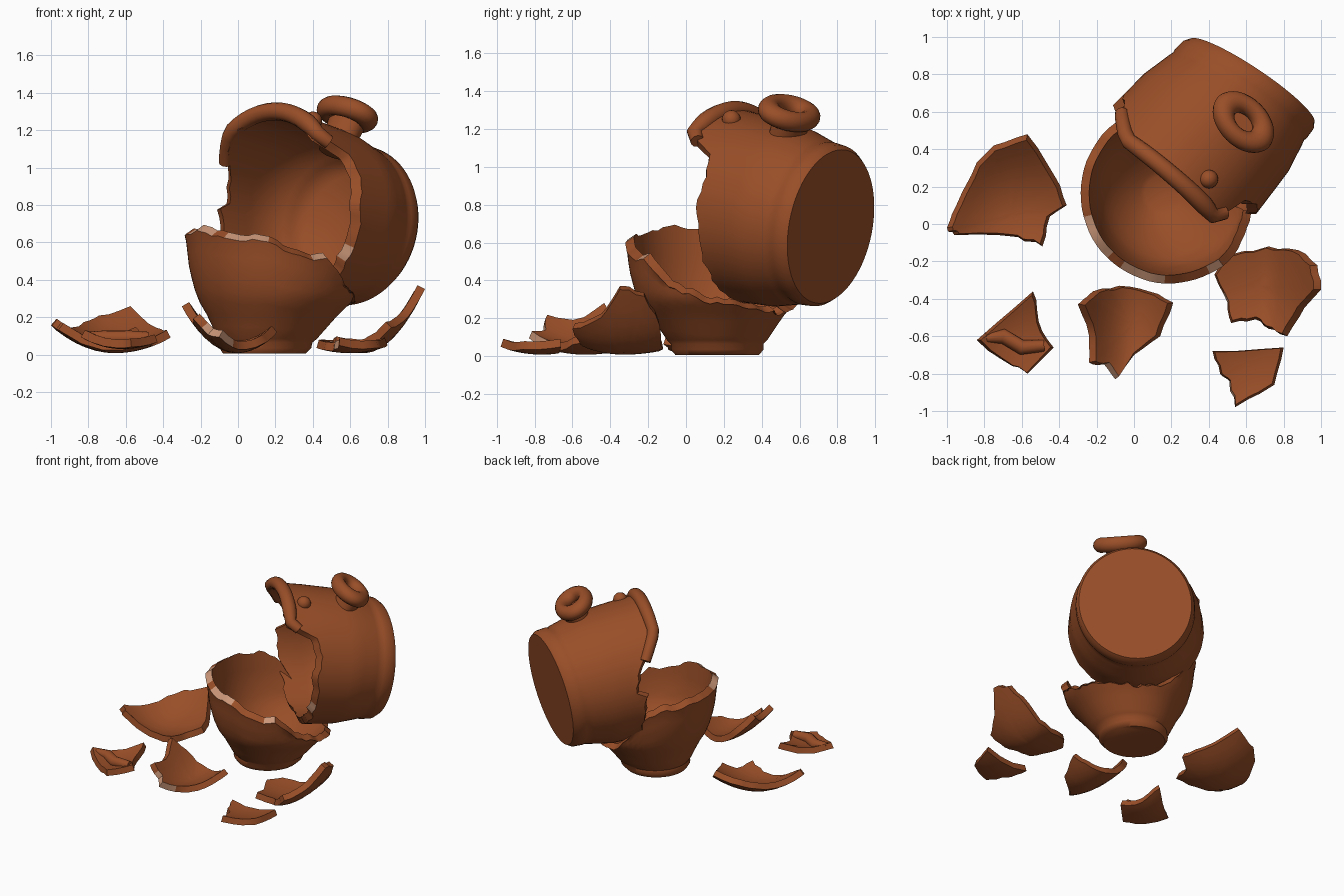
import bpy, bmesh, math, random
from mathutils import Vector, Matrix

random.seed(4)
if "Cube" in bpy.data.objects:
    bpy.data.objects.remove(bpy.data.objects["Cube"], do_unlink=True)


def material(name, rgb):
    m = bpy.data.materials.new(name)
    m.use_nodes = True
    m.diffuse_color = (*rgb, 1)
    m.node_tree.nodes["Principled BSDF"].inputs["Base Color"].default_value = (*rgb, 1)
    return m


CLAY = material("terracotta", (0.32, 0.077, 0.021))
CHIP = material("pale chipped clay", (0.6, 0.31, 0.19))
WALL = 0.045


def lookup(table, x):
    """Linear interpolation in a list of (x, value) pairs."""
    if x <= table[0][0]:
        return table[0][1]
    for (a, p), (b, q) in zip(table, table[1:]):
        if x <= b:
            return p + (q - p) * (x - a) / (b - a)
    return table[-1][1]


def smooth(obj, angle=45):
    bpy.ops.object.select_all(action="DESELECT")
    obj.select_set(True)
    bpy.context.view_layer.objects.active = obj
    bpy.ops.object.shade_smooth_by_angle(angle=math.radians(angle))


def finish(name, bm):
    bmesh.ops.recalc_face_normals(bm, faces=bm.faces)
    mesh = bpy.data.meshes.new(name)
    bm.to_mesh(mesh)
    bm.free()
    mesh.materials.append(CLAY)
    mesh.materials.append(CHIP)
    obj = bpy.data.objects.new(name, mesh)
    bpy.context.collection.objects.link(obj)
    smooth(obj)


def tube(name, depth, points):
    """Round bar through (position, relative radius) pairs."""
    curve = bpy.data.curves.new(name, "CURVE")
    curve.dimensions = "3D"
    curve.bevel_depth = depth
    curve.bevel_resolution = 4
    curve.use_fill_caps = True
    spline = curve.splines.new("POLY")
    spline.points.add(len(points) - 1)
    for p, (co, radius) in zip(spline.points, points):
        p.co = (*co, 1)
        p.radius = radius
    spline.use_smooth = True
    curve.materials.append(CLAY)
    bpy.context.collection.objects.link(bpy.data.objects.new(name, curve))


def broken_vessel(name, profile, feet, edge, place, chipped, n=72, rows=9):
    """Thick turned wall with a rounded floor, ending in a ragged, outward sloping break."""
    bm = bmesh.new()
    columns, degrees = [], []
    for i in range(n):
        deg = -180 + 360 * i / n
        top = lookup(edge, deg) + random.uniform(-0.012, 0.012)
        heights = feet + [feet[-1] + (top - feet[-1]) * k / rows for k in range(1, rows + 1)]
        path = [(h, lookup(profile, h)) for h in heights]
        inside = [(max(h, WALL), r - WALL - .14 * max(0, 1 - h / .25) ** 2)
                  for h, r in reversed(path[1:])]
        path[-1] = (top - .03, path[-1][1])
        columns.append([bm.verts.new(place(math.radians(deg), h, r)) for h, r in path + inside])
        degrees.append(deg)
    rim = len(feet) + rows - 1
    for i in range(n):
        a, b = columns[i - 1], columns[i]
        for j in range(len(a) - 1):
            f = bm.faces.new((a[j], b[j], b[j + 1], a[j + 1]))
            f.material_index = int(j == rim and chipped(degrees[i]))
    bm.faces.new([c[0] for c in columns])
    bm.faces.new([c[-1] for c in columns])
    finish(name, bm)


# Standing lower bowl
def place_bowl(a, h, r):
    return (0.14 + 0.065 * min(1, h / .3) + r * math.cos(a), 0.165 + r * math.sin(a), h + 0.005)


bowl_edge = [(-180, .67), (-150, .68), (-120, .65), (-95, .62), (-68, .53), (-62, .51),
             (-56, .56), (-50, .5), (-35, .4), (-10, .31), (20, .28), (60, .25), (90, .28),
             (110, .45), (120, .57), (135, .64), (180, .67)]
bowl_profile = [(0, .22), (.03, .245), (.06, .245), (.08, .265), (.2, .345), (.3, .425),
                (.45, .465), (.68, .492)]
broken_vessel("lower_bowl", bowl_profile, [0, .03, .06, .08], bowl_edge, place_bowl,
              lambda d: -172 < d < -92 and d % 40 < 30 or -62 < d < -50)

# Tipped upper jar, lying on the bowl with its base to the back
JAR_BASE = Vector((.63, .765, .685))
AXIS = Vector((-.545, -.82, .17)).normalized()
SIDE = Vector((.83, -.555, 0)).normalized()
UP = SIDE.cross(AXIS)
UP *= 1 if UP.z > 0 else -1


def place_jar(a, h, r):
    lean = AXIS * h - SIDE * .12 * h
    return JAR_BASE + lean + (UP * 1.03 * math.cos(a) + SIDE * math.sin(a)) * r


jar_edge = [(-180, .5), (-120, .5), (-96, .54), (-90, .56), (-84, .49), (-72, .52), (-60, .6),
            (-38, .73), (0, .77), (45, .81), (54, .64), (70, .61), (90, .61), (120, .58),
            (150, .54), (180, .5)]
jar_profile = [(0, .4), (.03, .42), (.09, .425), (.11, .421), (.14, .43), (.3, .467),
               (.55, .482), (.76, .487)]
broken_vessel("upper_jar", jar_profile, [0, .03, .09, .11, .14], jar_edge, place_jar,
              lambda d: 118 < d < 128)

# Rounded lip along the surviving mouth
lip_points = []
for d in range(-60, 49, 6):
    h = lookup(jar_edge, d)
    spot = place_jar(math.radians(d), h - .02, lookup(jar_profile, h) - .006)
    lip_points.append((spot, lookup([(-66, .8), (-20, 1), (30, 1.1), (48, .8)], d)))
tube("jar_lip", .046, lip_points)


# Spout with an oval ring mouth, and a small knob on the jar's upper side
def added(name, scale=(1, 1, 1)):
    obj = bpy.context.object
    obj.name = name
    obj.scale = scale
    obj.data.materials.append(CLAY)
    smooth(obj)


mouth = Vector((.37, .33, .85)).normalized()
across = mouth.cross(Vector((1, 1, 0))).normalized()
tilt = Matrix((across, mouth.cross(across), mouth)).transposed().to_euler()
bpy.ops.mesh.primitive_torus_add(major_radius=.108, minor_radius=.055, major_segments=32,
                                 minor_segments=14, location=(.585, .545, 1.285), rotation=tilt)
added("spout_ring", (1.18, .88, 1))
bpy.ops.mesh.primitive_cone_add(vertices=28, radius1=.085, radius2=.105, depth=.2,
                                location=(.55, .53, 1.165), rotation=tilt)
added("spout_neck", (1.1, .85, 1))
bpy.ops.mesh.primitive_uv_sphere_add(segments=16, ring_count=10, radius=.05,
                                     location=(.4, .24, 1.25))
added("top_knob")


# Loose curved shards
def shard(name, outline, centre, bend, chipped=lambda p: False, rings=6, lift=.008):
    """Cupped plate; bend holds the curvature toward -x, +x, -y and +y."""
    left, right, front, back = bend
    cx, cy = centre

    def point(x, y, thick):
        kx, ky = (right if x > cx else left), (back if y > cy else front)
        dx, dy = x - cx, y - cy
        normal = Vector((-2 * kx * dx, -2 * ky * dy, 1)).normalized()
        return Vector((x, y, lift + kx * dx * dx + ky * dy * dy)) + normal * thick

    loop = []
    for (ax, ay), (bx, by) in zip(outline, outline[1:] + outline[:1]):
        for t in (0, 1 / 3, 2 / 3):
            wob = random.uniform(-.008, .008) if t else 0
            loop.append((ax + (bx - ax) * t + wob, ay + (by - ay) * t + wob))
    bm = bmesh.new()
    n = len(loop)
    layers = []
    for thick in (0, WALL):
        rows = [[bm.verts.new(point(cx + (x - cx) * k / rings, cy + (y - cy) * k / rings, thick))
                 for x, y in loop] for k in range(1, rings + 1)]
        hub = bm.verts.new(point(cx, cy, thick))
        for i in range(n):
            bm.faces.new((hub, rows[0][i - 1], rows[0][i]))
            for a, b in zip(rows, rows[1:]):
                bm.faces.new((a[i - 1], b[i - 1], b[i], a[i]))
        layers.append(rows[-1])
    low, high = layers
    for i in range(n):
        f = bm.faces.new((low[i - 1], low[i], high[i], high[i - 1]))
        f.material_index = int(chipped(f.calc_center_median()))
    finish(name, bm)


shard("left_back_shard",
      [(-1, -.02), (-.95, .1), (-.84, .33), (-.75, .42), (-.57, .48), (-.42, .25), (-.36, .1),
       (-.45, .04), (-.49, -.12), (-.62, -.07), (-.96, -.06)],
      (-.66, .05), (1.25, .9, 1, 1.15))
shard("left_front_shard",
      [(-.84, -.62), (-.54, -.36), (-.51, -.52), (-.43, -.66), (-.57, -.8), (-.65, -.76)],
      (-.62, -.63), (1.3, 1, .3, 1), lift=.03)
tube("left_front_shard_lip", .04, [((-.79, -.61, .1), .6), ((-.7, -.6, .09), 1),
                                   ((-.6, -.66, .09), 1), ((-.48, -.65, .09), .8)])
shard("front_shard",
      [(-.3, -.43), (-.22, -.36), (-.08, -.33), (.08, -.36), (.21, -.42), (.14, -.6), (0, -.7),
       (-.1, -.83), (-.16, -.75), (-.24, -.74), (-.24, -.6)],
      (-.01, -.53), (2.9, 2.2, .7, .6), lambda p: p.y < -.74 and p.x > -.18)
shard("right_front_shard",
      [(.42, -.68), (.8, -.66), (.75, -.86), (.54, -.98), (.51, -.84), (.46, -.8)],
      (.6, -.76), (.8, .9, .8, .5), lambda p: p.x < .53 and p.y < -.86)
shard("right_shard",
      [(.43, -.27), (.5, -.17), (.72, -.12), (.88, -.14), (.98, -.22), (1, -.35), (.91, -.45),
       (.82, -.6), (.72, -.56), (.65, -.51), (.52, -.53), (.5, -.42)],
      (.67, -.33), (.5, 3.15, .9, .5), lambda p: p.x < .5 and p.y < -.36)
